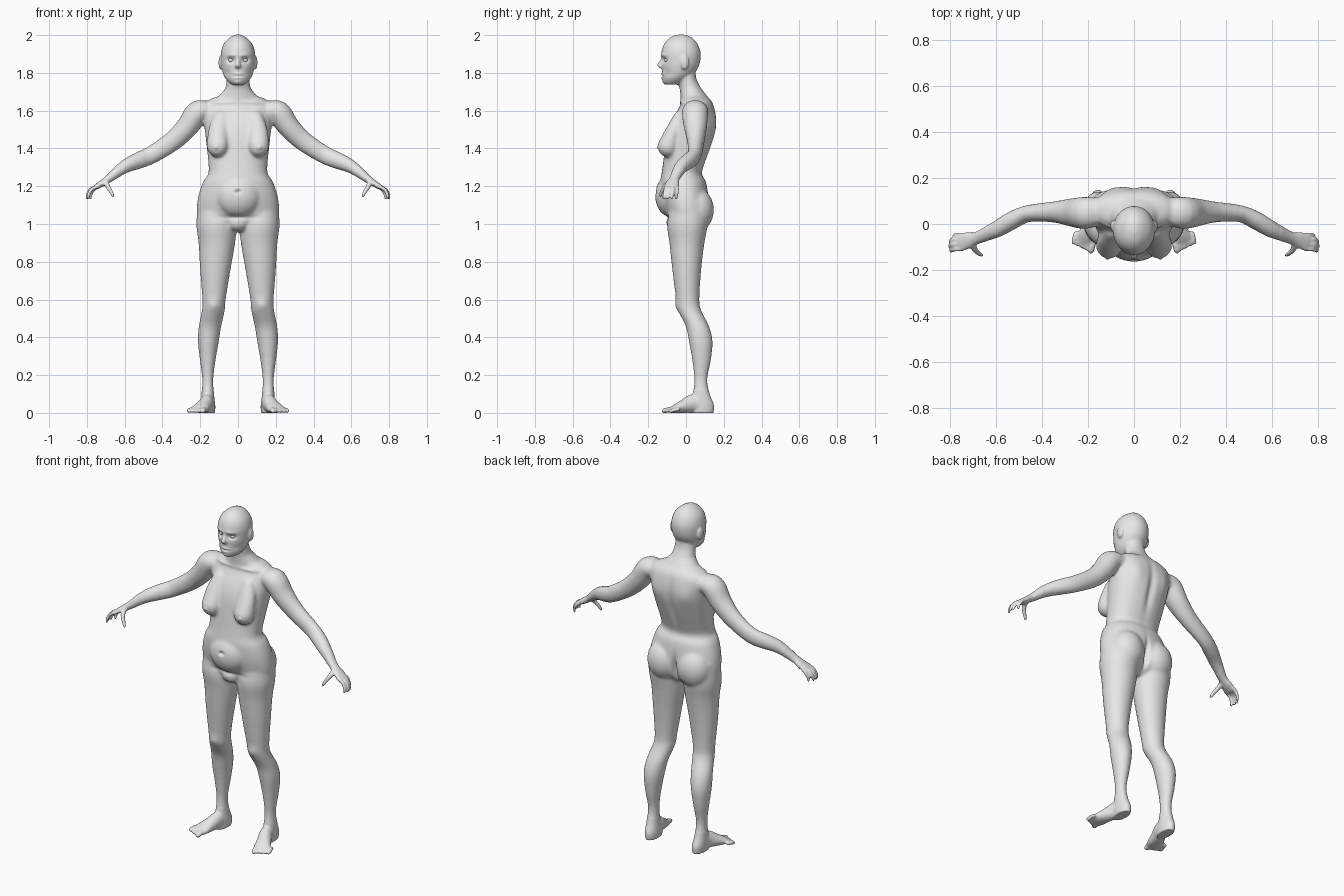
import bpy
import bmesh
from math import cos, sin, pi, exp, copysign
from mathutils import Matrix, Vector

default_cube = bpy.data.objects.get("Cube")
if default_cube:
    bpy.data.objects.remove(default_cube)

SEGMENTS = 28
SIDES = (1, -1)

# One plain grey for everything
grey = bpy.data.materials.new("plain grey")
grey.use_nodes = True
grey.diffuse_color = (0.8, 0.8, 0.8, 1)
grey.node_tree.nodes["Principled BSDF"].inputs["Base Color"].default_value = grey.diffuse_color


def resample(rows, steps=4):
    """Catmull-Rom interpolation through rows of numbers."""
    result = []
    last = len(rows) - 1
    for i in range(last):
        before, start, end, after = (rows[max(i - 1, 0)], rows[i],
                                     rows[i + 1], rows[min(i + 2, last)])
        for step in range(steps):
            t = step / steps
            result.append([
                b + (c - a) * t / 2 + (2 * a - 5 * b + 4 * c - d) * t * t / 2
                + (3 * b - a - 3 * c + d) * t ** 3 / 2
                for a, b, c, d in zip(before, start, end, after)])
    result.append(list(rows[-1]))
    return result


def loft(bm, rings, squareness=1.0):
    """Skin closed rings given as (centre, half axis u, half axis v)."""
    def bend(value):
        return copysign(abs(value) ** squareness, value)

    loops = []
    for centre, u, v in rings:
        angles = [2 * pi * k / SEGMENTS for k in range(SEGMENTS)]
        loops.append([bm.verts.new(centre + u * bend(cos(a)) + v * bend(sin(a)))
                      for a in angles])
    for lower, upper in zip(loops, loops[1:]):
        for k in range(SEGMENTS):
            n = (k + 1) % SEGMENTS
            bm.faces.new((lower[k], lower[n], upper[n], upper[k]))
    bm.faces.new(list(reversed(loops[0])))
    bm.faces.new(loops[-1])


def column(bm, rows, side=1, squareness=1.0):
    """Upright part from rows of (z, centre x, half width, front y, back y)."""
    rings = []
    for z, x, half, front, back in resample(rows):
        rings.append((Vector((side * x, (front + back) / 2, z)),
                      Vector((half, 0, 0)), Vector((0, (back - front) / 2, 0))))
    loft(bm, rings, squareness)


def limb(bm, rows, side=1, hint=(0, 1, 0)):
    """Round-ended tube from rows of (x, y, z, half width along hint, half height)."""
    rows = resample([(side * x, y, z, w, h) for x, y, z, w, h in rows])
    points = [Vector(row[:3]) for row in rows]
    rings = []
    for i, row in enumerate(rows):
        along = (points[min(i + 1, len(rows) - 1)] - points[max(i - 1, 0)]).normalized()
        wide = Vector(hint)
        wide = (wide - along * wide.dot(along)).normalized()
        tall = along.cross(wide)
        ring = (points[i], wide * row[3], tall * row[4])
        caps = [(points[i] + along * row[4] * sin(a) * (1 if i else -1),
                 ring[1] * cos(a), ring[2] * cos(a)) for a in (0.5, 1.0, 1.4)]
        if i == 0:
            rings += caps[::-1]
        rings.append(ring)
        if i == len(rows) - 1:
            rings += caps
    loft(bm, rings)


def ball(bm, centre, radii):
    bmesh.ops.create_uvsphere(
        bm, u_segments=SEGMENTS, v_segments=16, radius=1,
        matrix=Matrix.Translation(centre) @ Matrix.Diagonal((*radii, 1)))


def add_object(name, bm):
    mesh = bpy.data.meshes.new(name)
    bm.to_mesh(mesh)
    bm.free()
    mesh.materials.append(grey)
    mesh.polygons.foreach_set("use_smooth", [True] * len(mesh.polygons))
    obj = bpy.data.objects.new(name, mesh)
    bpy.context.collection.objects.link(obj)
    return obj


body = bmesh.new()

# Head, neck and nose
column(body, [(2.003, 0, .012, -.04, -.01), (1.988, 0, .042, -.082, .03),
              (1.955, 0, .075, -.115, .06), (1.91, 0, .09, -.13, .077),
              (1.86, 0, .091, -.13, .075), (1.82, 0, .086, -.127, .06),
              (1.78, 0, .073, -.126, .03), (1.755, 0, .054, -.123, 0),
              (1.738, 0, .034, -.112, -.03)])
column(body, [(1.83, 0, .055, -.06, .05), (1.77, 0, .06, -.045, .055),
              (1.72, 0, .068, -.035, .08), (1.68, 0, .1, -.03, .11),
              (1.63, 0, .13, -.03, .13)])
limb(body, [(0, -.122, 1.88, .008, .008), (0, -.135, 1.853, .01, .01),
            (0, -.141, 1.842, .014, .012), (0, -.134, 1.834, .015, .01)], hint=(1, 0, 0))

# Torso and belly
column(body, [(1.685, 0, .07, -.015, .1), (1.66, 0, .15, -.02, .13),
              (1.62, 0, .185, -.035, .15), (1.55, 0, .182, -.075, .162),
              (1.48, 0, .174, -.1, .155), (1.4, 0, .165, -.112, .13),
              (1.32, 0, .157, -.122, .1), (1.265, 0, .158, -.13, .085),
              (1.22, 0, .187, -.135, .108), (1.13, 0, .214, -.125, .12),
              (1.04, 0, .215, -.1, .115), (.99, 0, .16, -.075, .09),
              (.96, 0, .06, -.05, .05)], squareness=.9)
ball(body, (0, -.07, 1.15), (.125, .094, .12))
ball(body, (0, -.055, 1.01), (.06, .05, .05))

for side in SIDES:
    # Ears, breasts and buttocks
    ball(body, (side * .092, -.008, 1.855), (.011, .023, .037))
    limb(body, [(.09, -.035, 1.57, .04, .03), (.104, -.068, 1.49, .054, .042),
                (.108, -.095, 1.41, .058, .057)], side, hint=(1, 0, 0))
    ball(body, (side * .1, .058, 1.075), (.1, .09, .115))

    # Legs
    column(body, [(1.12, .12, .09, -.08, .11), (1, .115, .106, -.1, .115),
                  (.9, .112, .097, -.088, .098), (.76, .12, .081, -.073, .081),
                  (.6, .127, .062, -.053, .071), (.54, .131, .061, -.042, .082),
                  (.46, .148, .06, -.002, .122), (.38, .157, .056, .015, .141),
                  (.28, .16, .042, .032, .133), (.18, .16, .03, .043, .114),
                  (.1, .16, .033, .035, .126), (.04, .157, .037, .02, .149),
                  (-.004, .156, .034, .02, .145)], side)

    # Feet and toes
    limb(body, [(.157, .1, .042, .034, .044), (.163, .04, .05, .036, .05),
                (.182, -.01, .035, .04, .037), (.2, -.055, .022, .047, .024),
                (.21, -.08, .015, .044, .014)], side, hint=(1, 0, 0))
    for toe in range(5):
        size = .014 if toe == 0 else .0105
        x, y = .176 + toe * .019, -.075 + toe * .009
        limb(body, [(x, y, .018, size, size), (x + .006, y - .022, .016, size, size),
                    (x + .01, y - .04, .01, size, size)], side, hint=(1, 0, 0))

    # Arms and palms
    limb(body, [(.15, .055, 1.6, .06, .045), (.213, .048, 1.592, .07, .063),
                (.268, .05, 1.515, .062, .059), (.348, .052, 1.437, .046, .053),
                (.46, .045, 1.365, .037, .048), (.53, .015, 1.335, .04, .045),
                (.6, -.025, 1.303, .037, .036), (.68, -.06, 1.243, .027, .022),
                (.72, -.07, 1.215, .036, .018), (.75, -.08, 1.197, .039, .014)], side)

    # Fingers and thumb
    for finger in range(4):
        y = -.111 + finger * .022
        reach = (0, .006, .003, -.012)[finger]
        limb(body, [(.742, y * .9 - .008, 1.2, .01, .011),
                    (.775 + reach, y, 1.183, .009, .01),
                    (.79 + reach, y - .004, 1.158, .0085, .009),
                    (.793 + reach, y - .008, 1.137, .008, .008)], side)
    limb(body, [(.698, -.085, 1.225, .015, .014), (.69, -.112, 1.2, .012, .013),
                (.673, -.128, 1.172, .01, .011), (.662, -.135, 1.15, .008, .009)], side)

# Fuse the parts into one skin
bmesh.ops.recalc_face_normals(body, faces=body.faces)
figure = add_object("body", body)
remesh = figure.modifiers.new("Fuse", "REMESH")
remesh.mode = "VOXEL"
remesh.voxel_size = .0058
graph = bpy.context.evaluated_depsgraph_get()
skin = bmesh.new()
skin.from_mesh(figure.evaluated_get(graph).to_mesh())
figure.evaluated_get(graph).to_mesh_clear()
bpy.data.objects.remove(figure)


def relax(verts, times):
    for _ in range(times):
        bmesh.ops.smooth_vert(skin, verts=verts, factor=.5,
                              use_axis_x=True, use_axis_y=True, use_axis_z=True)


# Soften joints strongly on the trunk and limbs, lightly elsewhere
relax(skin.verts[:], 3)
relax([v for v in skin.verts if abs(v.co.x) < .64 and .12 < v.co.z < 1.73], 14)

# Sculpted details: (x, y, z, x radius, z radius, push along y)
details = {
    "eye socket": (.037, -.12, 1.868, .022, .014, .017),
    "brow": (.035, -.12, 1.894, .03, .009, -.005),
    "upper lip": (0, -.125, 1.793, .022, .006, -.007),
    "lower lip": (0, -.125, 1.773, .02, .006, -.006),
    "mouth line": (0, -.125, 1.783, .026, .003, .006),
    "chin": (0, -.12, 1.75, .02, .011, -.004),
    "cheek hollow": (.06, -.09, 1.8, .02, .02, .006),
    "collar bone": (.1, -.03, 1.645, .07, .01, -.008),
    "nipple": (.115, -.15, 1.405, .009, .009, -.007),
    "navel": (0, -.155, 1.17, .014, .01, .016),
    "belly fold": (0, -.13, 1.035, .1, .012, .01),
    "spine": (0, .15, 1.43, .022, .16, -.014),
    "shoulder blade": (.1, .15, 1.53, .045, .06, .008),
    "buttock cleft": (0, .12, 1.05, .014, .075, -.03),
    "knee cap": (.128, -.05, .57, .03, .03, -.008),
}
for x, y, z, rx, rz, push in details.values():
    for v in skin.verts:
        dz = (v.co.z - z) / rz
        if abs(dz) < 3:
            dx, dy = (abs(v.co.x) - x) / rx, (v.co.y - y) / .05
            v.co.y += push * exp(-dx * dx - dy * dy - dz * dz)
for v in skin.verts:
    v.co.z = max(v.co.z, 0)
add_object("body", skin)

# Eyeballs
for side, label in zip(SIDES, ("left", "right")):
    eye = bmesh.new()
    ball(eye, (side * .036, -.1, 1.867), (.015, .014, .012))
    add_object(label + "_eye", eye)
